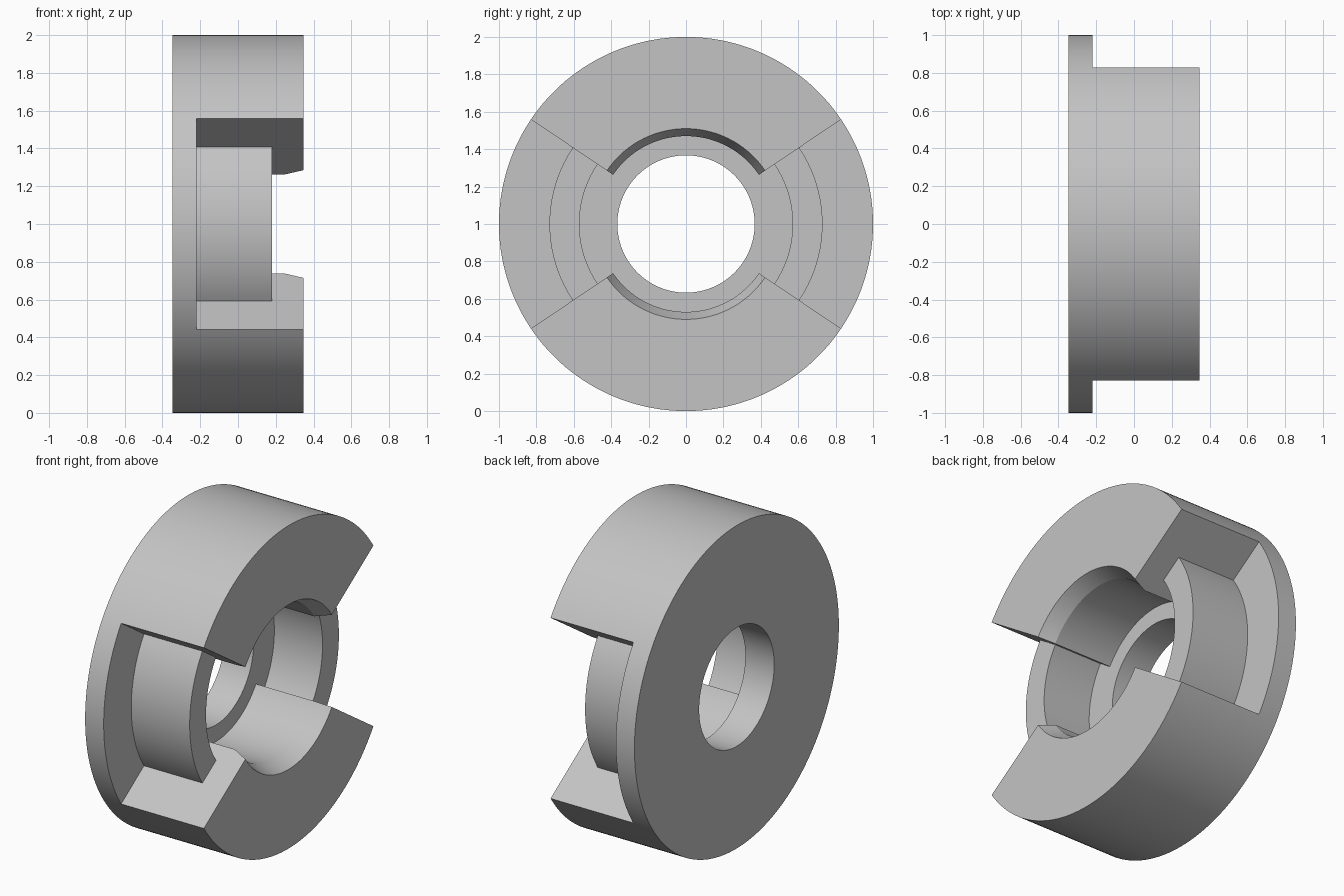
import bpy, bmesh
from math import sin, cos, radians

cube = bpy.data.objects.get("Cube")
if cube:
    bpy.data.objects.remove(cube, do_unlink=True)

# Plain grey metal
metal = bpy.data.materials.new("grey_metal")
metal.use_nodes = True
grey = (0.55, 0.55, 0.55, 1)
metal.diffuse_color = grey
metal.node_tree.nodes["Principled BSDF"].inputs["Base Color"].default_value = grey

# Section levels along the x axis
BACK, FLANGE, FLOOR, RING, FLARE, FRONT = -0.347, -0.22, -0.15, 0.18, 0.25, 0.347
# Radii
HOLE, LIP, MOUTH, RING_IN, RING_OUT, RIM = 0.367, 0.47, 0.51, 0.57, 0.73, 1.0
HALF_GAP = 34  # half angle of each side opening

# Outline shared by both sections: flange rim, back face, centre hole, floor
plate = [(FLANGE, RIM), (BACK, RIM), (BACK, HOLE), (FLOOR, HOLE), (FLOOR, LIP)]
jaw_front = [(FLARE, LIP), (FRONT, MOUTH), (FRONT, RIM)]
ring_front = [(FLOOR, RING_IN), (RING, RING_IN), (RING, RING_OUT), (FLANGE, RING_OUT)]

bm = bmesh.new()


def section(points, angle):
    a = radians(angle)
    return [bm.verts.new((x, r * cos(a), 1 + r * sin(a))) for x, r in points]


def revolve(points, start, end, step=2):
    loops = [section(points, a) for a in range(start, end + 1, step)]
    for p, q in zip(loops, loops[1:]):
        for i in range(len(points)):
            j = (i + 1) % len(points)
            bm.faces.new((p[i], p[j], q[j], q[i]))


for turn in (0, 180):
    # Low ring segment in the side opening
    revolve(plate + ring_front, turn - HALF_GAP, turn + HALF_GAP)
    # Tall jaw between the openings
    revolve(plate + jaw_front, turn + HALF_GAP, turn + 180 - HALF_GAP)
    # Flat jaw ends around the ring segment
    for side in (-HALF_GAP, HALF_GAP):
        end = [(FLOOR, LIP)] + jaw_front + [(FLANGE, RIM)] + ring_front[::-1]
        bm.faces.new(section(end, turn + side))

bmesh.ops.remove_doubles(bm, verts=bm.verts, dist=0.0005)
bmesh.ops.recalc_face_normals(bm, faces=bm.faces)
mesh = bpy.data.meshes.new("jaw_hub")
bm.to_mesh(mesh)
bm.free()
mesh.materials.append(metal)
hub = bpy.data.objects.new("jaw_hub", mesh)
bpy.context.collection.objects.link(hub)

bpy.ops.object.select_all(action="DESELECT")
hub.select_set(True)
bpy.context.view_layer.objects.active = hub
bpy.ops.object.shade_smooth_by_angle(angle=radians(20))
